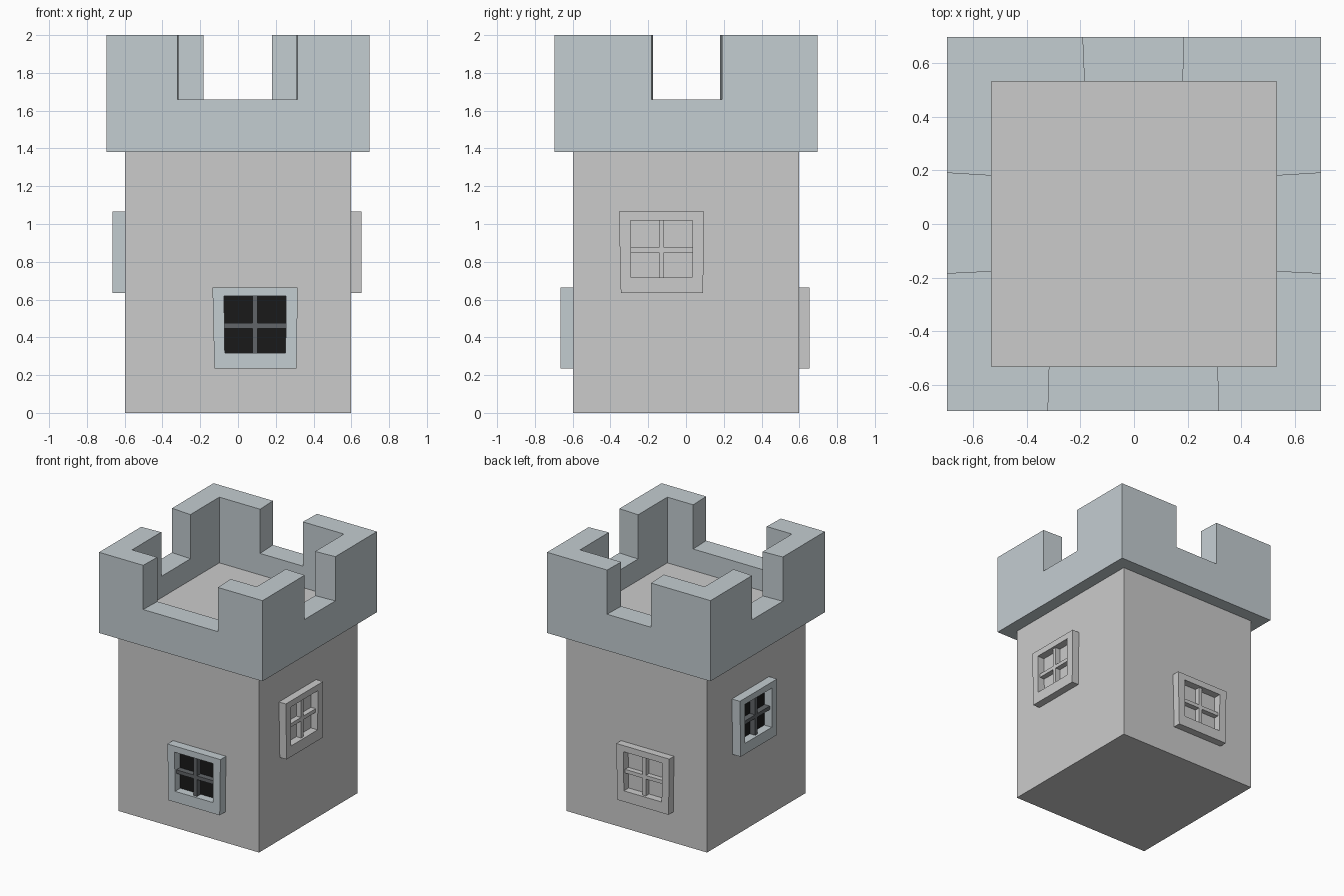
import bpy, bmesh
from math import pi
from mathutils import Matrix, Vector

if "Cube" in bpy.data.objects:
    bpy.data.objects.remove(bpy.data.objects["Cube"])


def material(name, rgb):
    m = bpy.data.materials.new(name)
    m.diffuse_color = (*rgb, 1)
    m.use_nodes = True
    m.node_tree.nodes["Principled BSDF"].inputs["Base Color"].default_value = m.diffuse_color
    return m


STONE = material("pale_stone", (0.55, 0.61, 0.64))
BAR = material("dark_bar", (0.12, 0.13, 0.14))
GLASS = material("black_glass", (0.01, 0.01, 0.01))


def finish(name, bm, mat=None):
    bmesh.ops.remove_doubles(bm, verts=bm.verts, dist=0.0005)
    bmesh.ops.recalc_face_normals(bm, faces=bm.faces)
    me = bpy.data.meshes.new(name)
    bm.to_mesh(me)
    bm.free()
    ob = bpy.data.objects.new(name, me)
    bpy.context.collection.objects.link(ob)
    if mat:
        me.materials.append(mat)


def loop(bm, pts, depth, side):
    """Outline (across, up) at a distance from the axis; side 0-3 = front, right, back, left."""
    rot = Matrix.Rotation(side * pi / 2, 3, 'Z')
    return [bm.verts.new(rot @ Vector((s, -depth, z))) for s, z in pts]


def bridge(bm, a, b, skip=()):
    n = len(a)
    for i in range(n):
        if i not in skip:
            j = (i + 1) % n
            bm.faces.new((a[i], a[j], b[j], b[i]))


# tower body: box with a narrower neck forming the roof floor inside the crown
bm = bmesh.new()
rings = [[bm.verts.new((sx * r, sy * r, z)) for sx, sy in ((-1, -1), (1, -1), (1, 1), (-1, 1))]
         for r, z in ((0.597, 0), (0.597, 1.38), (0.53, 1.38), (0.53, 1.495))]
for a, b in zip(rings, rings[1:]):
    bridge(bm, a, b)
bm.faces.new(rings[0])
bm.faces.new(rings[-1])
finish("tower_body", bm)

# battlement crown: four notched walls welded at the corners
bm = bmesh.new()
LOW, NOTCH, TOP = 1.38, 1.66, 2.0


def wall_outline(r, left, right):
    return [(-r, LOW), (r, LOW), (r, TOP), (right, TOP), (right, NOTCH),
            (left, NOTCH), (left, TOP), (-r, TOP)]


notches = [((-0.32, 0.315), (-0.315, 0.31)), ((-0.183, 0.19), (-0.175, 0.18)),
           ((-0.185, 0.19), (-0.18, 0.183)), ((-0.19, 0.183), (-0.18, 0.175))]
for side, (outer, inner) in enumerate(notches):
    a = loop(bm, wall_outline(0.695, *outer), 0.695, side)
    b = loop(bm, wall_outline(0.53, *inner), 0.53, side)
    bm.faces.new(a)
    bm.faces.new(b)
    bridge(bm, a, b, skip=(1, 7))
finish("battlement_crown", bm, STONE)


# windows: slightly crooked frame, cross bars and glass
def window(label, side, cx, cz, front, coloured):
    def at(pts):
        return [(cx + s, cz + z) for s, z in pts]

    outer = at([(-0.215, -0.215), (0.22, -0.215), (0.226, 0.215), (-0.225, 0.215)])
    hole = at([(-0.16, -0.132), (0.162, -0.132), (0.165, 0.168), (-0.164, 0.168)])

    bm = bmesh.new()
    ls = [loop(bm, p, d, side) for p, d in
          ((outer, 0.595), (outer, front), (hole, front), (hole, 0.595))]
    for k in range(4):
        bridge(bm, ls[k], ls[(k + 1) % 4])
    finish(label + "_window_frame", bm, STONE if coloured else None)

    w, h, m = 0.165, 0.014, 0.012
    cross = at([(-w, m - h), (-h, m - h), (-h, -0.135), (h, -0.135), (h, m - h), (w, m - h),
                (w, m + h), (h, m + h), (h, 0.17), (-h, 0.17), (-h, m + h), (-w, m + h)])
    bm = bmesh.new()
    a, b = loop(bm, cross, 0.595, side), loop(bm, cross, front - 0.018, side)
    bridge(bm, a, b)
    bm.faces.new(a)
    bm.faces.new(b)
    finish(label + "_window_bars", bm, BAR if coloured else None)

    if coloured:
        bm = bmesh.new()
        a, b = loop(bm, hole, 0.59, side), loop(bm, hole, 0.602, side)
        bridge(bm, a, b)
        bm.faces.new(a)
        bm.faces.new(b)
        finish(label + "_window_glass", bm, GLASS)


window("front", 0, 0.09, 0.45, 0.665, True)
window("right", 1, -0.13, 0.85, 0.655, False)
window("back", 2, 0.09, 0.45, 0.655, False)
window("left", 3, -0.07, 0.85, 0.665, True)
